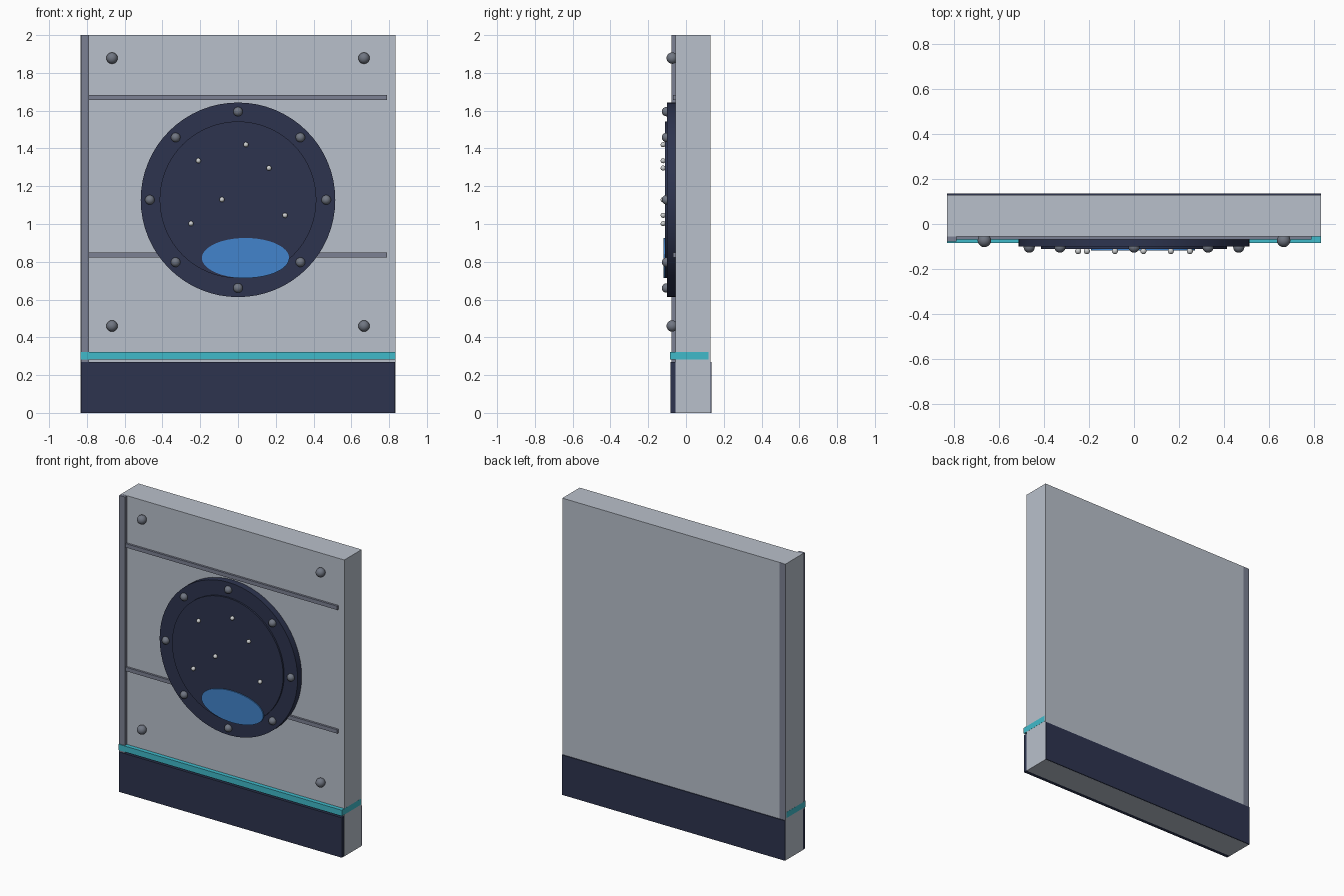
import bpy
import math
from mathutils import Vector

cube = bpy.data.objects.get("Cube")
if cube:
    bpy.data.objects.remove(cube, do_unlink=True)


def material(name, rgb):
    """Flat colour given as 8-bit sRGB, stored as linear."""
    lin = [((c / 255 + 0.055) / 1.055) ** 2.4 for c in rgb] + [1.0]
    m = bpy.data.materials.new(name)
    m.use_nodes = True
    m.diffuse_color = lin
    bsdf = m.node_tree.nodes["Principled BSDF"]
    bsdf.inputs["Base Color"].default_value = lin
    bsdf.inputs["Roughness"].default_value = 0.7
    return m


WALL = material("pale_grey", (185, 192, 203))
TRIM = material("slate_grey", (124, 129, 147))
NAVY = material("navy", (45, 52, 79))
TEAL = material("teal", (64, 186, 202))
BLUE = material("planet_blue", (66, 132, 204))
STEEL = material("steel_grey", (112, 118, 130))
STAR = material("star_white", (205, 207, 208))


def finish(name, mat, smooth=False):
    ob = bpy.context.object
    ob.name = name
    ob.data.materials.append(mat)
    bpy.ops.object.transform_apply(location=False, rotation=True, scale=True)
    if smooth:
        bpy.ops.object.shade_smooth_by_angle(angle=math.radians(40))
    return ob


def box(name, mat, low, high):
    low, high = Vector(low), Vector(high)
    bpy.ops.mesh.primitive_cube_add(size=1, location=(low + high) / 2)
    bpy.context.object.scale = high - low
    return finish(name, mat)


def disc(name, mat, x, z, rx, rz, front, back):
    """Flat round plate facing the front."""
    bpy.ops.mesh.primitive_cylinder_add(
        vertices=64, radius=1, depth=1, location=(x, (front + back) / 2, z),
        rotation=(math.pi / 2, 0, 0))
    bpy.context.object.scale = (rx, rz, back - front)
    return finish(name, mat, True)


def ball(name, mat, x, y, z, r):
    bpy.ops.mesh.primitive_uv_sphere_add(
        segments=20, ring_count=12, radius=r, location=(x, y, z))
    return finish(name, mat, True)


W = 0.833       # half width
FRONT = -0.056  # wall front
BACK = 0.129    # wall back
EPS = 0.0006    # keeps overlapping faces apart

# Wall slab, base board and glowing strip
box("wall_panel", WALL, (-W, FRONT, 0), (W, BACK, 2))
box("base_board", NAVY, (-W + EPS, -0.082, EPS), (W - EPS, 0.135, 0.27))
box("light_strip", TEAL, (-W - EPS, -0.084, 0.282), (W + EPS, BACK - 0.01, 0.322))

# Edge trim on one side and the two horizontal seams
box("edge_trim", TRIM, (-W + EPS, -0.078, 0.27), (-0.79, BACK + EPS, 2 - EPS))
for label, z in (("lower", 0.835), ("upper", 1.669)):
    box(label + "_seam", TRIM, (-0.79, -0.07, z - 0.013), (0.79, BACK - EPS, z + 0.013))

# Corner bolts
for side, x in (("right", -0.667), ("left", 0.667)):
    for label, z in (("lower", 0.46), ("upper", 1.878)):
        ball(f"{label}_{side}_bolt", STEEL, x, -0.073, z, 0.03)

# Porthole frame, window and rivets
CZ = 1.128
disc("porthole_frame", NAVY, 0, CZ, 0.515, 0.515, -0.1, FRONT)
disc("porthole_window", NAVY, 0, CZ, 0.415, 0.415, -0.111, FRONT)
for i in range(8):
    a = i * math.pi / 4
    ball(f"porthole_rivet_{i + 1}", STEEL,
         0.467 * math.cos(a), -0.103, CZ + 0.467 * math.sin(a), 0.025)

# Planet and stars seen through the window
disc("planet", BLUE, 0.04, 0.82, 0.231, 0.106, -0.118, -0.109)
stars = [(-0.21, 1.335), (0.042, 1.42), (0.164, 1.296),
         (-0.085, 1.129), (-0.249, 1.002), (0.249, 1.046)]
for i, (x, z) in enumerate(stars):
    ball(f"star_{i + 1}", STAR, x, -0.121, z, 0.0135)
